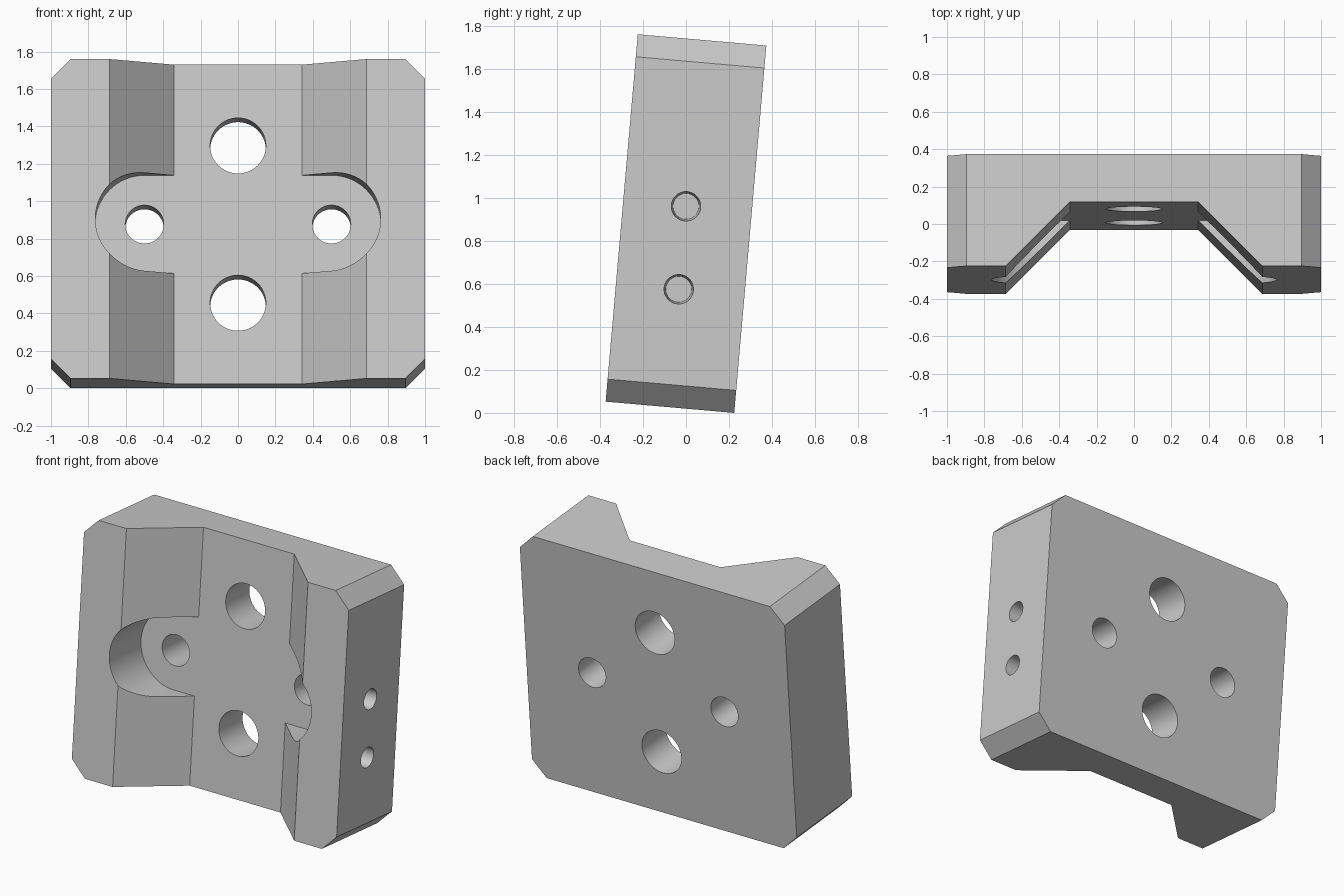
import bpy, bmesh, math
from mathutils import Vector, Matrix

cube = bpy.data.objects.get("Cube")
if cube:
    bpy.data.objects.remove(cube, do_unlink=True)

HALF_W, HALF_D, HALF_H = 1.0, 0.3, 0.857
CHAMFER = 0.105
FLOOR_Y = 0.043          # depth of the groove floor
TILT = math.radians(-5)

metal = bpy.data.materials.new("light grey")
metal.use_nodes = True
grey = (0.6, 0.6, 0.6, 1)
metal.diffuse_color = grey
metal.node_tree.nodes["Principled BSDF"].inputs["Base Color"].default_value = grey


def prism(name, points, sweep):
    """Extrude a closed outline along the sweep vector."""
    bm = bmesh.new()
    face = bm.faces.new([bm.verts.new(p) for p in points])
    new = bmesh.ops.extrude_face_region(bm, geom=[face])["geom"]
    verts = [v for v in new if isinstance(v, bmesh.types.BMVert)]
    bmesh.ops.translate(bm, verts=verts, vec=sweep)
    bmesh.ops.recalc_face_normals(bm, faces=bm.faces)
    return finish(name, bm)


def cone(name, r1, r2, depth, matrix):
    bm = bmesh.new()
    bmesh.ops.create_cone(bm, cap_ends=True, segments=64, radius1=r1,
                          radius2=r2, depth=depth, matrix=matrix)
    return finish(name, bm)


def finish(name, bm):
    mesh = bpy.data.meshes.new(name)
    bm.to_mesh(mesh)
    bm.free()
    mesh.materials.append(metal)
    obj = bpy.data.objects.new(name, mesh)
    bpy.context.collection.objects.link(obj)
    return obj


def cut(target, cutter):
    mod = target.modifiers.new("cut", 'BOOLEAN')
    mod.operation, mod.solver, mod.object = 'DIFFERENCE', 'EXACT', cutter
    bpy.context.view_layer.objects.active = target
    bpy.ops.object.modifier_apply(modifier=mod.name)
    bpy.data.objects.remove(cutter, do_unlink=True)


# Block with four chamfered corners
w, h, c = HALF_W, HALF_H, CHAMFER
outline = [(w, h - c), (w - c, h), (c - w, h), (-w, h - c),
           (-w, c - h), (c - w, -h), (w - c, -h), (w, c - h)]
block = prism("clamp_block", [(x, -HALF_D, z) for x, z in outline],
              Vector((0, 2 * HALF_D, 0)))

# Wide V-sided groove down the front, sides at 45 degrees
inner, extra = 0.343, 0.1
outer = inner + FLOOR_Y + HALF_D + extra
groove = [(-outer, -HALF_D - extra), (outer, -HALF_D - extra),
          (inner, FLOOR_Y), (-inner, FLOOR_Y)]
cut(block, prism("groove_cutter", [(x, y, -1) for x, y in groove], Vector((0, 0, 2))))

# Round-ended pocket across the groove, level with its floor
steps, radius, reach = 40, 0.263, 0.5
pocket = []
for side in (1, -1):
    for i in range(steps + 1):
        a = math.pi * (i / steps - 0.5)
        pocket.append((side * (reach + radius * math.cos(a)), FLOOR_Y,
                       side * radius * math.sin(a)))
cut(block, prism("pocket_cutter", pocket, Vector((0, -0.6, 0))))

# Through holes from front to back
along_y = Matrix.Rotation(math.pi / 2, 4, 'X')
for x, z, r in [(0, 0.422, 0.149), (0, -0.422, 0.149), (0.5, 0, 0.103), (-0.5, 0, 0.103)]:
    cut(block, cone("hole_cutter", r, r, 2, Matrix.Translation((x, 0, z)) @ along_y))

# Two slightly tapered blind holes in the left side
along_x = Matrix.Rotation(math.pi / 2, 4, 'Y')
for z in (0.08, -0.307):
    place = Matrix.Translation((HALF_W - 0.08, -0.007, z))
    cut(block, cone("side_hole_cutter", 0.06, 0.07, 0.24, place @ along_x))

# Lean the block back and stand it on its lower back edge
block.data.transform(Matrix.Rotation(TILT, 4, 'X'))
low = min(v.co.z for v in block.data.vertices)
block.data.transform(Matrix.Translation((0, 0, -low)))

bpy.ops.object.select_all(action='DESELECT')
block.select_set(True)
bpy.context.view_layer.objects.active = block
bpy.ops.object.shade_smooth_by_angle(angle=math.radians(25))
